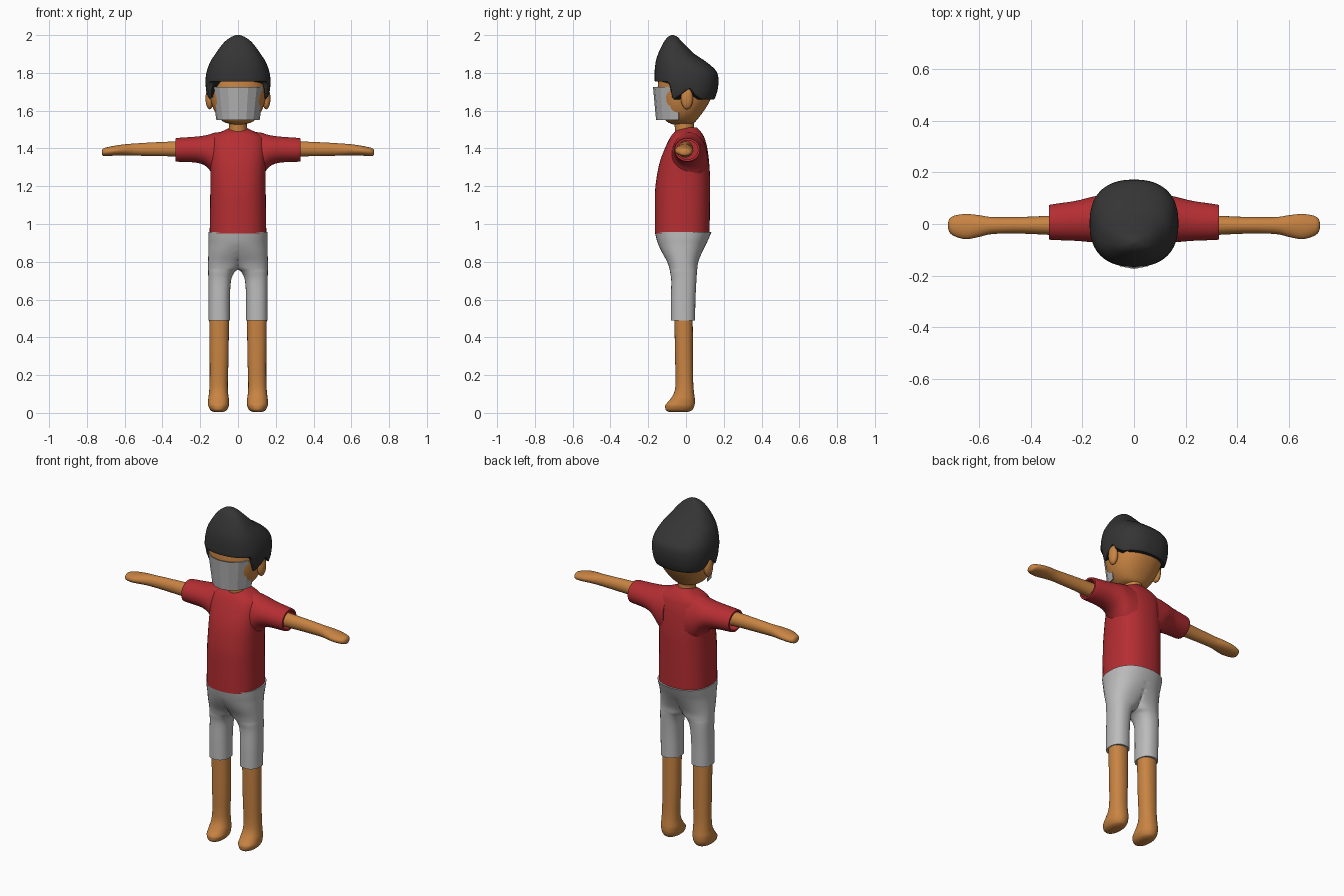
import bpy, bmesh, math

cube = bpy.data.objects.get("Cube")
if cube:
    bpy.data.objects.remove(cube)


def material(name, r, g, b):
    mat = bpy.data.materials.new(name)
    mat.use_nodes = True
    mat.diffuse_color = (r, g, b, 1)
    mat.node_tree.nodes["Principled BSDF"].inputs["Base Color"].default_value = (r, g, b, 1)
    return mat


skin = material("skin", .58, .23, .055)
red = material("red_cloth", .46, .027, .032)
grey = material("grey_cloth", .5, .5, .5)
mask_grey = material("mask_grey", .45, .45, .45)
black = material("hair_black", .035, .035, .035)


def finish(name, bm, mat, mirror=False, smooth=True):
    bmesh.ops.remove_doubles(bm, verts=bm.verts, dist=.0002)
    bmesh.ops.recalc_face_normals(bm, faces=bm.faces)
    mesh = bpy.data.meshes.new(name)
    bm.to_mesh(mesh)
    bm.free()
    obj = bpy.data.objects.new(name, mesh)
    bpy.context.collection.objects.link(obj)
    mesh.materials.append(mat)
    if smooth:
        bpy.ops.object.select_all(action='DESELECT')
        obj.select_set(True)
        bpy.context.view_layer.objects.active = obj
        bpy.ops.object.shade_smooth_by_angle(angle=math.radians(50))
    if mirror:
        mod = obj.modifiers.new("mirror", 'MIRROR')
        mod.merge_threshold = .0005
    return obj


def blend(a, b, c, d, t):
    """Smooth curve from b to c that never overshoots them."""
    v = b + .5 * t * (c - a + t * (2*a - 5*b + 4*c - d + t * (3 * (b - c) + d - a)))
    return min(max(v, min(b, c)), max(b, c))


def refine(rings, steps):
    out = []
    for i in range(len(rings) - 1):
        quad = [rings[max(i - 1, 0)], rings[i], rings[i + 1], rings[min(i + 2, len(rings) - 1)]]
        out += [[blend(*vals, s / steps) for vals in zip(*quad)] for s in range(steps)]
    return out + [rings[-1]]


def loft(name, rings, mat, axis='z', power=2.0, mirror=False, half=False, edge=None, steps=4, n=40):
    """Skin rounded sections: (z, x centre, x radius, back y, front y) or (x, y, y radius, z low, z high)."""
    bm = bmesh.new()
    loops = []
    for pos, c, r, lo, hi in refine(rings, steps):
        loop = []
        for k in range(n):
            a = math.tau * k / n
            cu, sv = (math.copysign(abs(f) ** (2 / power), f) for f in (math.cos(a), math.sin(a)))
            u, v = c + r * cu, (lo + hi) / 2 + (hi - lo) / 2 * sv
            p = (pos, u, v) if axis == 'x' else (max(u, 0) if half else u, v, pos)
            if edge:
                p = (p[0], p[1], max(p[2], edge(p[1])))
            loop.append(bm.verts.new(p))
        loops.append(loop)
    for a, b in zip(loops, loops[1:]):
        for k in range(n):
            bm.faces.new((a[k], a[k - 1], b[k - 1], b[k]))
    bm.faces.new(loops[0])
    bm.faces.new(loops[-1])
    if half:
        # drop the hidden wall on the centre plane
        wall = [f for f in bm.faces if all(v.co.x < .0001 for v in f.verts)]
        bmesh.ops.delete(bm, geom=wall, context='FACES')
    return finish(name, bm, mat, mirror)


# Legs with feet
loft("legs", [
    (.005, .103, .025, -.09, .01), (.015, .103, .043, -.107, .033), (.04, .103, .055, -.11, .045),
    (.07, .103, .055, -.085, .047), (.11, .103, .05, -.062, .042), (.17, .102, .048, -.055, .038),
    (.3, .1, .05, -.058, .037), (.55, .1, .053, -.062, .035)], skin, power=2.2, mirror=True)

# Shorts: one half splits from the hips into a trouser leg
loft("shorts", [
    (.488, .1, .057, -.08, .048), (.6, .1, .057, -.08, .05), (.7, .097, .06, -.078, .055),
    (.745, .088, .07, -.084, .058), (.765, .075, .083, -.088, .06), (.8, .06, .098, -.1, .065),
    (.85, .03, .127, -.127, .085), (.9, 0, .156, -.15, .11), (.957, 0, .157, -.165, .135)],
    grey, power=2.3, mirror=True, half=True)

# Shirt body
loft("shirt", [
    (.95, 0, .15, -.165, .125), (1.15, 0, .147, -.165, .127), (1.25, 0, .146, -.155, .127),
    (1.33, 0, .148, -.138, .122), (1.4, 0, .15, -.112, .113), (1.45, 0, .14, -.088, .1),
    (1.475, 0, .115, -.072, .088), (1.495, 0, .075, -.05, .073), (1.512, 0, .04, -.01, .055)],
    red, power=2.4)

# Sleeves, with a hollow cuff
loft("sleeves", [
    (.07, .017, .1, 1.2, 1.488), (.12, .018, .094, 1.24, 1.484), (.15, .018, .09, 1.285, 1.475),
    (.18, .016, .085, 1.312, 1.468), (.23, .012, .077, 1.326, 1.462), (.325, .007, .068, 1.33, 1.455),
    (.33, .007, .062, 1.336, 1.449), (.33, .007, .056, 1.342, 1.443), (.28, .007, .056, 1.342, 1.443)],
    red, 'x', mirror=True)

# Arms with mitten hands
loft("arms", [
    (.2, 0, .045, 1.345, 1.44), (.33, -.005, .037, 1.357, 1.437), (.45, -.005, .032, 1.36, 1.432),
    (.55, -.006, .033, 1.362, 1.426), (.6, -.008, .042, 1.363, 1.422), (.65, -.01, .049, 1.362, 1.415),
    (.69, -.008, .042, 1.36, 1.407), (.713, -.006, .03, 1.361, 1.4), (.721, -.006, .012, 1.368, 1.39)],
    skin, 'x', mirror=True)

# Head and neck
loft("neck", [(1.44, 0, .055, -.055, .05), (1.52, 0, .047, -.06, .042), (1.58, 0, .055, -.065, .05)], skin)
loft("head", [
    (1.528, 0, .03, -.07, .03), (1.54, 0, .075, -.098, .048), (1.57, 0, .108, -.122, .073),
    (1.61, 0, .13, -.137, .102), (1.66, 0, .145, -.146, .13), (1.72, 0, .15, -.15, .145),
    (1.8, 0, .14, -.14, .12), (1.88, 0, .07, -.11, .03)], skin, power=2.2)

# Ears
bm = bmesh.new()
bmesh.ops.create_uvsphere(bm, u_segments=20, v_segments=12, radius=1)
bmesh.ops.scale(bm, vec=(.022, .032, .058), verts=bm.verts)
bmesh.ops.translate(bm, vec=(.15, .005, 1.665), verts=bm.verts)
finish("ears", bm, skin, mirror=True)

# Hair: the lower edge follows fringe, sideburn, ear and nape
HAIRLINE = [(-.1, 1.755), (-.085, 1.74), (-.07, 1.655), (-.02, 1.69), (.02, 1.72), (.05, 1.68), (.08, 1.66)]


def hair_edge(y):
    if y <= HAIRLINE[0][0]:
        return HAIRLINE[0][1]
    for (y0, z0), (y1, z1) in zip(HAIRLINE, HAIRLINE[1:]):
        if y <= y1:
            return z0 + (z1 - z0) * (y - y0) / (y1 - y0)
    return HAIRLINE[-1][1]


loft("hair", [
    (1.655, 0, .157, -.145, .148), (1.7, 0, .168, -.157, .165), (1.76, 0, .172, -.166, .172),
    (1.81, 0, .165, -.166, .16), (1.86, 0, .146, -.16, .105), (1.9, 0, .12, -.148, .045),
    (1.94, 0, .092, -.13, .003), (1.97, 0, .065, -.113, -.026), (1.99, 0, .036, -.096, -.045),
    (2, 0, .01, -.078, -.065)], black, power=2.4, edge=hair_edge, n=96)

# Face mask: a faceted, tapered half band
bm = bmesh.new()
rows = []
for z, rx, ry in ((1.55, .112, .118), (1.725, .138, .134)):
    row = []
    for k in range(9):
        a = math.pi * k / 8
        row.append(bm.verts.new((rx * math.cos(a), -.038 - ry * math.sin(a), z)))
    rows.append(row)
for k in range(8):
    bm.faces.new((rows[0][k], rows[0][k + 1], rows[1][k + 1], rows[1][k]))
mask = finish("face_mask", bm, mask_grey, smooth=False)
solid = mask.modifiers.new("thickness", 'SOLIDIFY')
solid.thickness = .005
solid.offset = 0
